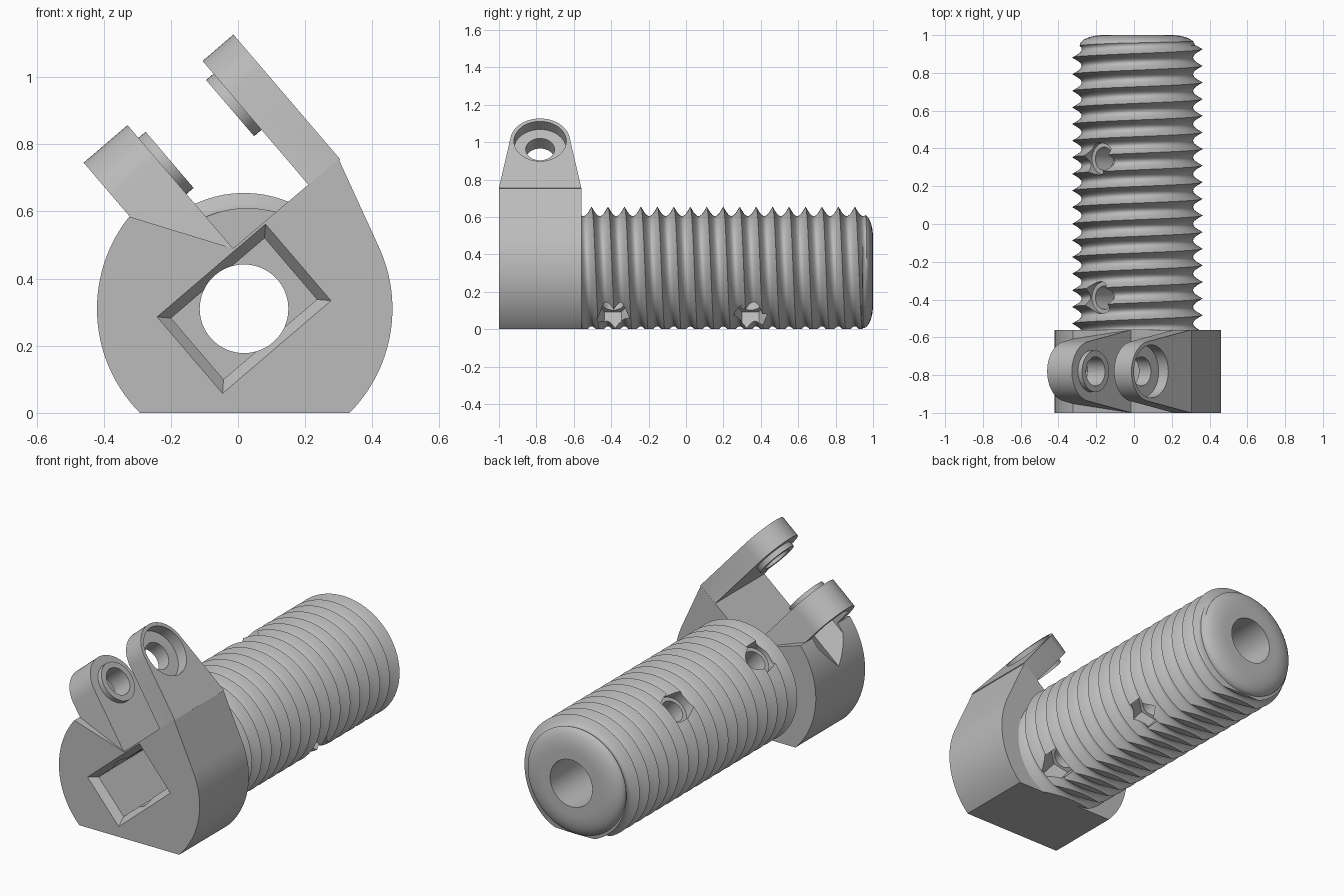
import bpy, bmesh
from math import sin, cos, pi, radians
from mathutils import Vector

cube = bpy.data.objects.get("Cube")
if cube:
    bpy.data.objects.remove(cube, do_unlink=True)

# One grey material
grey = bpy.data.materials.new("plain grey")
grey.use_nodes = True
grey.diffuse_color = (0.5, 0.5, 0.5, 1)
grey.node_tree.nodes["Principled BSDF"].inputs["Base Color"].default_value = (0.5, 0.5, 0.5, 1)

X, Y, Z = Vector((1, 0, 0)), Vector((0, 1, 0)), Vector((0, 0, 1))
N = Vector((0.76, 0, 0.65)).normalized()    # across the clamp gap
U = Vector((-0.65, 0, 0.76)).normalized()   # along the clamp arms
O = Vector((0, 0, 0))
C = Vector((0.018, 0, 0.31))                # bolt axis
FRONT, BACK, MID = -1.0, -0.56, -0.78       # head depth


def finish(bm, name):
    bmesh.ops.recalc_face_normals(bm, faces=bm.faces)
    mesh = bpy.data.meshes.new(name)
    bm.to_mesh(mesh)
    bm.free()
    mesh.materials.append(grey)
    obj = bpy.data.objects.new(name, mesh)
    bpy.context.collection.objects.link(obj)
    return obj


def loft(name, rings, a, b, c, origin=O):
    """Skin (outline, depth) rings; a and b span the outline, c is depth."""
    bm = bmesh.new()
    loops = [[bm.verts.new(origin + a * p + b * q + c * d) for p, q in pts] for pts, d in rings]
    for low, high in zip(loops, loops[1:]):
        for i in range(len(low)):
            k = (i + 1) % len(low)
            bm.faces.new((low[i], low[k], high[k], high[i]))
    bm.faces.new(loops[0])
    bm.faces.new(loops[-1])
    return finish(bm, name)


def prism(name, pts, d0, d1, a, b, c, origin=O):
    return loft(name, [(pts, d0), (pts, d1)], a, b, c, origin)


def arc(r, start, end, steps, cx=0, cy=0):
    angles = [radians(start + (end - start) * i / steps) for i in range(steps + 1)]
    return [(cx + r * cos(t), cy + r * sin(t)) for t in angles]


def circle(r, sides=64):
    return arc(r, 0, 360, sides)[:-1]


def rect(w, h):
    return [(-w / 2, -h / 2), (w / 2, -h / 2), (w / 2, h / 2), (-w / 2, h / 2)]


def combine(obj, tool, operation="DIFFERENCE"):
    mod = obj.modifiers.new("combine", "BOOLEAN")
    mod.operation, mod.solver, mod.object = operation, "EXACT", tool
    bpy.context.view_layer.objects.active = obj
    bpy.ops.object.modifier_apply(modifier=mod.name)
    bpy.data.objects.remove(tool, do_unlink=True)


def smooth(obj, angle):
    bpy.ops.object.select_all(action="DESELECT")
    obj.select_set(True)
    bpy.context.view_layer.objects.active = obj
    bpy.ops.object.shade_smooth_by_angle(angle=radians(angle))


def cut_bore_and_socket(obj):
    combine(obj, prism("bore_cutter", circle(0.132), -1.2, 1.2, X, Z, Y, C))
    wide, inner = rect(0.425, 0.30), rect(0.366, 0.24)
    rings = [(wide, -1.1), (wide, FRONT), (inner, FRONT + 0.04), (inner, -0.45)]
    combine(obj, loft("socket_cutter", rings, N, U, Y, C))


def threaded_rod(pitch=0.088, start=-0.857, turns=24, cols=72, rows=12):
    """Helical surface running past both ends of the bolt."""
    bm = bmesh.new()
    total = turns * rows
    grid = []
    for j in range(total + 1):
        r = 0.295 + 0.05 * (1 - sin(pi * (j % rows) / rows))
        grid.append([bm.verts.new(C + X * (r * sin(2 * pi * i / cols)) + Z * (r * cos(2 * pi * i / cols))
                                  + Y * (start + pitch * (j / rows + i / cols))) for i in range(cols)])
    for j in range(total):
        for i in range(cols):
            k, s = ((i + 1), 0) if i < cols - 1 else (0, rows)
            if j + s < total:
                bm.faces.new((grid[j][i], grid[j + s][k], grid[j + s + 1][k], grid[j + 1][i]))
    # Close both ends with fans
    ends = [bm.verts.new(C + Y * start), bm.verts.new(C + Y * (start + pitch * turns))]
    for e in [e for e in bm.edges if e.is_boundary]:
        bm.faces.new((*e.verts, ends[e.verts[0].co.y > 0]))
    return finish(bm, "threaded_bolt")


# Threaded bolt trimmed to length with a domed end
bolt = threaded_rod()
dome = arc(1, 0, 90, 8)
profile = [(0.4, BACK - 0.001), (0.4, 0.93)] + [(0.18 + 0.125 * p, 0.945 + 0.055 * q) for p, q in dome]
combine(bolt, loft("envelope", [(circle(r, 72), y) for r, y in profile], X, Z, Y, C), "INTERSECT")
combine(bolt, prism("ground_cutter", rect(4, 4), -1, 0, X, Y, Z))
cut_bore_and_socket(bolt)

# Cross screw holes: round seat above, hexagonal nut pocket below
for y in (-0.39, 0.345):
    at = C + Y * y
    combine(bolt, prism("screw_cutter", circle(0.062, 32), -0.5, 0.5, N, Y, U, at))
    combine(bolt, prism("seat_cutter", circle(0.085, 32), 0.27, 0.5, N, Y, U, at))
    combine(bolt, prism("nut_cutter", arc(0.09, 90, 390, 5), -0.5, -0.22, N, Y, U, at))
smooth(bolt, 40)

# Clamp head body
right_side = arc(0.44, -44.8, 25.4, 24, 0.02, 0.31)
left_side = arc(0.44, 141.4, 224.8, 28, 0.02, 0.31)
gap = [(0.30, 0.755), (0.21, 0.68), (-0.015, 0.49)]
head = prism("clamp_head", right_side + gap + left_side, FRONT, BACK, X, Z, Y)

# Tapered clamp arms with round ends and raised bosses
PIVOT = U * 0.705 + Y * MID
for near, far, foot, boss in ((0.135, 0.307, -0.365, (0.25, 0.335)),
                              (0.601, 0.722, -0.33, (0.572, 0.62))):
    w = 0.2195
    outline = [(-w, foot), (w, foot), (w, -0.325)] + arc(0.16, 10, 170, 32) + [(-w, -0.325)]
    combine(head, prism("arm", outline, near, far, Y, U, N, PIVOT), "UNION")
    combine(head, prism("boss", circle(0.11, 48), *boss, Y, U, N, PIVOT), "UNION")

# Clamp screw hole, screw seat and nut pocket
combine(head, prism("clamp_hole", circle(0.077, 48), 0.0, 0.9, Y, U, N, PIVOT))
combine(head, prism("clamp_seat", circle(0.14, 48), 0.655, 0.9, Y, U, N, PIVOT))
combine(head, prism("clamp_nut", arc(0.13, 90, 390, 5), -0.2, 0.215, Y, U, N, PIVOT))
cut_bore_and_socket(head)
smooth(head, 25)
